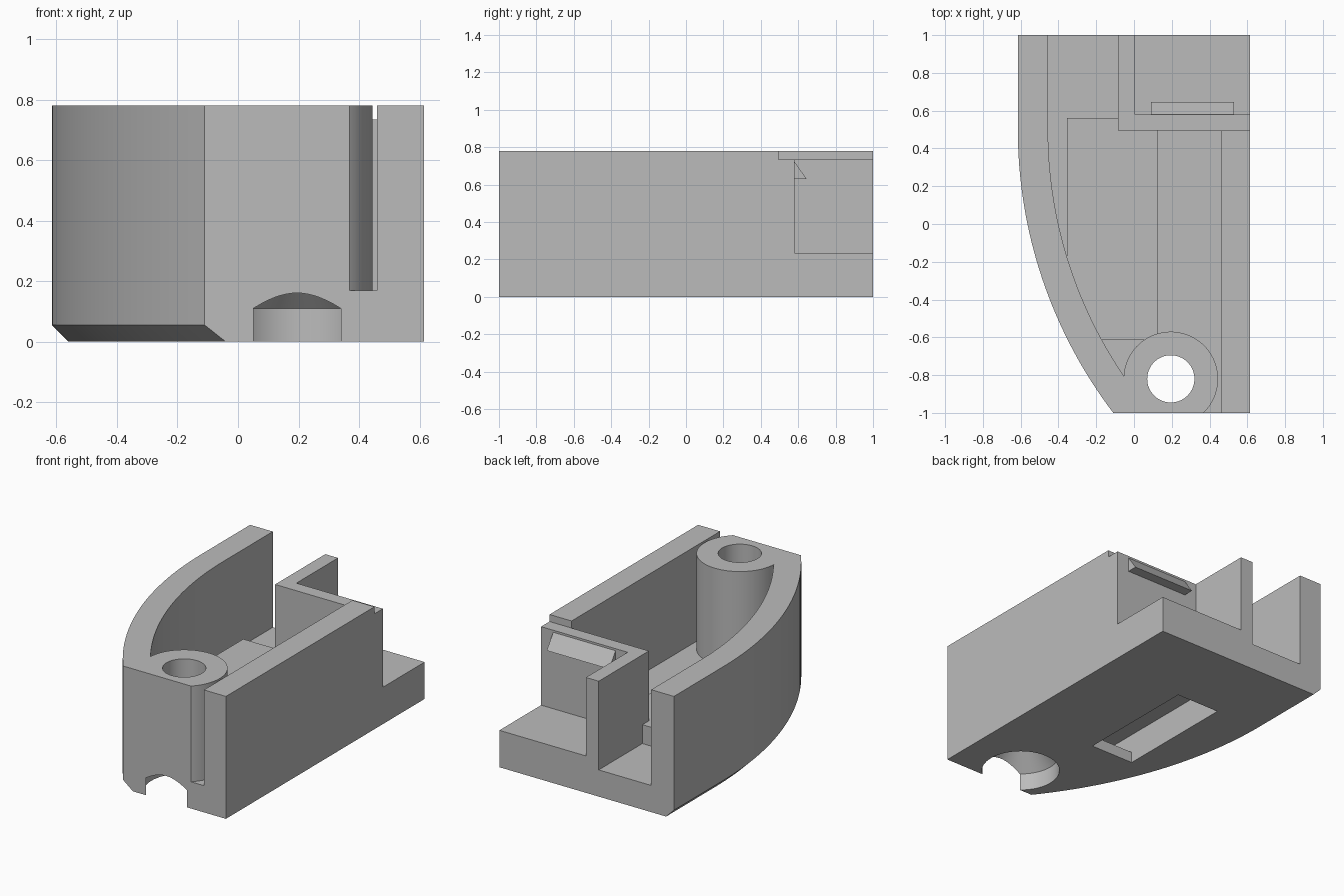
import bpy, bmesh, math
from mathutils import Vector

if "Cube" in bpy.data.objects:
    bpy.data.objects.remove(bpy.data.objects["Cube"])

grey = bpy.data.materials.new("plain_grey")
grey.diffuse_color = (0.5, 0.5, 0.5, 1)
grey.use_nodes = True
grey.node_tree.nodes["Principled BSDF"].inputs["Base Color"].default_value = grey.diffuse_color

H, FLOOR = 0.78, 0.17          # overall height, cavity floor
POST = (0.195, -0.82)          # screw post centre


def loft(name, rings):
    """Solid through stacked rings of equal point count."""
    bm = bmesh.new()
    vs = [[bm.verts.new(p) for p in ring] for ring in rings]
    n = len(vs[0])
    bm.faces.new(vs[0])
    bm.faces.new(vs[-1])
    for a, b in zip(vs, vs[1:]):
        for i in range(n):
            j = (i + 1) % n
            bm.faces.new((a[i], a[j], b[j], b[i]))
    bmesh.ops.recalc_face_normals(bm, faces=bm.faces)
    me = bpy.data.meshes.new(name)
    bm.to_mesh(me)
    bm.free()
    me.materials.append(grey)
    ob = bpy.data.objects.new(name, me)
    bpy.context.collection.objects.link(ob)
    return ob


def prism(name, pts, z0, z1):
    return loft(name, [[(x, y, z) for x, y in pts] for z in (z0, z1)])


def box(name, x0, x1, y0, y1, z0, z1):
    return prism(name, [(x0, y0), (x1, y0), (x1, y1), (x0, y1)], z0, z1)


def combine(body, other, op):
    """Apply a boolean and drop the helper."""
    m = body.modifiers.new("bool", 'BOOLEAN')
    m.operation, m.solver, m.object = op, 'EXACT', other
    bpy.context.view_layer.objects.active = body
    bpy.ops.object.modifier_apply(modifier=m.name)
    bpy.data.objects.remove(other)


def curved_side(x_left, radius, y_end, n=32):
    """Arc tangent to the straight side at y = 0.5, running forward to y_end."""
    a1 = math.asin((0.5 - y_end) / radius)
    return [(x_left + radius * (1 - math.cos(a1 * i / n)),
             0.5 - radius * math.sin(a1 * i / n)) for i in range(n + 1)]


# Main body with a chamfered lower edge along the curved side
def outline(inset):
    return ([(0.615, -1), (0.615, 1), (-0.615 + inset, 1)]
            + curved_side(-0.615 + inset, 2.48 - inset, -1))


body = loft("housing", [[(x, y, z) for x, y in outline(d)]
                        for d, z in ((0.055, 0), (0, 0.055), (0, H))])

# Main cavity, wrapping around the post and open at the back and front slot
r = 0.25
a0, a1 = math.radians(-65), math.radians(177.7)
post_arc = [(POST[0] + r * math.cos(a0 + (a1 - a0) * i / 48),
             POST[1] + r * math.sin(a0 + (a1 - a0) * i / 48)) for i in range(49)]
inner = curved_side(-0.455, 2.32, -0.80)
cavity = ([(0.46, 0.495), (0.46, -1.1), (0.31, -1.1)] + post_arc
          + inner[::-1] + [(-0.455, 1.1), (-0.085, 1.1), (-0.085, 0.495)])
combine(body, prism("cavity_cutter", cavity, FLOOR, 1), 'DIFFERENCE')

# Rear compartment and lowered rim around it
combine(body, box("bay_cutter", 0.005, 0.8, 0.58, 1.1, 0.235, 1), 'DIFFERENCE')
combine(body, box("rim_cutter", -0.2, 0.8, 0.495, 1.1, 0.735, 1), 'DIFFERENCE')

# Raised platform on the cavity floor
platform = [(-0.355, 0.56), (-0.355, -0.25), (-0.2, -0.615), (0.125, -0.615), (0.125, 0.56)]
combine(body, prism("platform", platform, 0.1, 0.29), 'UNION')

# Hanging pocket in the underside, undercut behind a front lip
combine(body, box("pocket_mouth", -0.25, 0.055, -0.32, 0.476, -0.1, 0.12), 'DIFFERENCE')
combine(body, box("pocket_inside", -0.25, 0.055, -0.53, 0.476, 0.07, 0.19), 'DIFFERENCE')

# Screw hole with counterbore and conical seat
def ring(radius, z, n=64):
    return [(POST[0] + radius * math.cos(2 * math.pi * i / n),
             POST[1] + radius * math.sin(2 * math.pi * i / n), z) for i in range(n)]


combine(body, loft("screw_cutter", [ring(0.231, -0.1), ring(0.231, 0.11),
                                    ring(0.125, 0.216), ring(0.125, 1)]), 'DIFFERENCE')

# Wedge-shaped snap tab on the compartment wall
section = [(0.57, 0.63), (0.645, 0.63), (0.58, 0.722), (0.57, 0.722)]
tab = loft("snap_tab", [[(x, y, z) for y, z in section] for x in (0.09, 0.53)])
combine(body, tab, 'UNION')

# Smooth the curved surfaces, keep the edges crisp
bpy.ops.object.select_all(action='DESELECT')
body.select_set(True)
bpy.context.view_layer.objects.active = body
bpy.ops.object.shade_smooth_by_angle(angle=math.radians(20))
